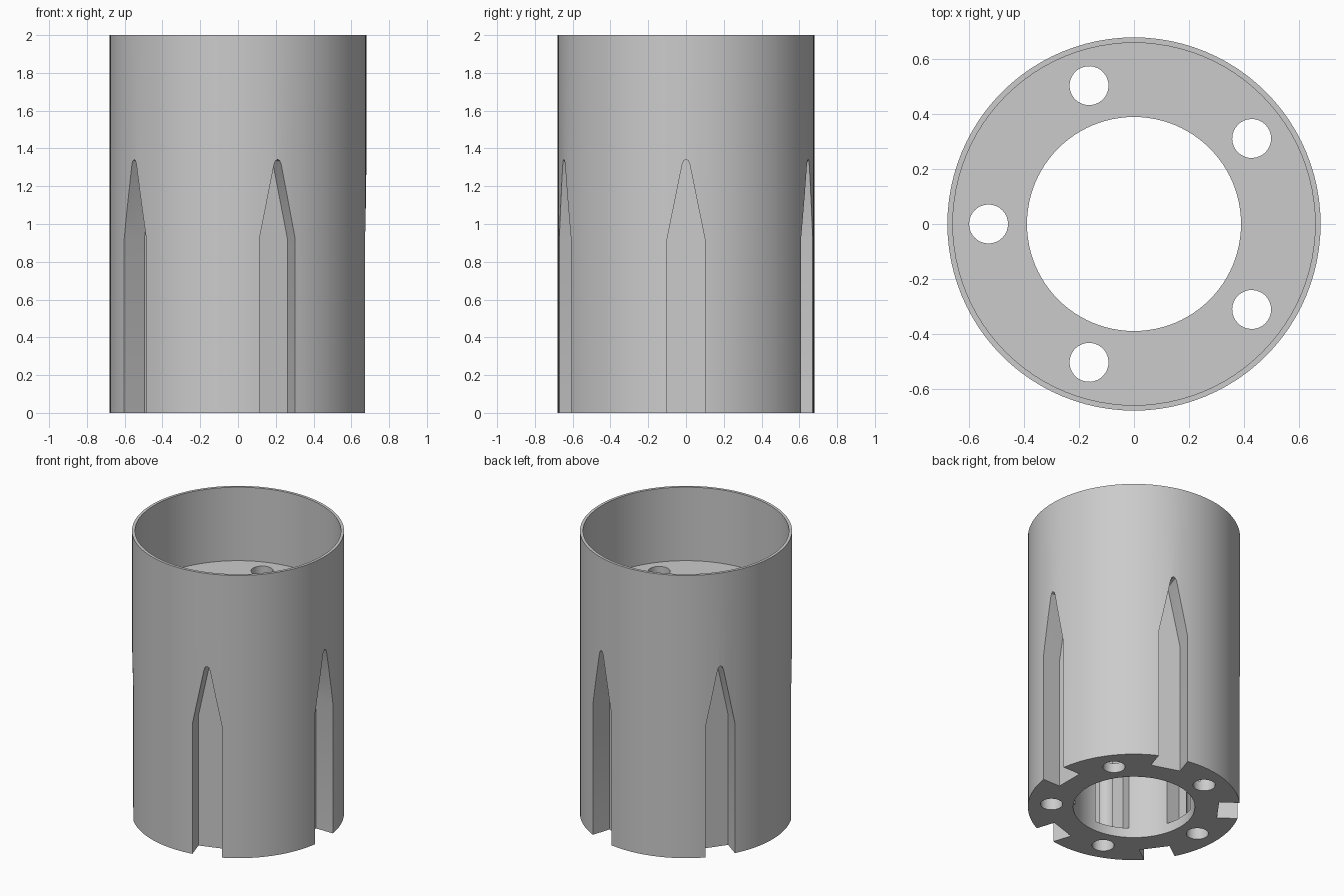
import bpy, bmesh, math
from mathutils import Matrix, Vector

old = bpy.data.objects.get("Cube")
if old:
    bpy.data.objects.remove(old, do_unlink=True)

OUTER, INNER, BORE = 0.68, 0.66, 0.39
HEIGHT, FLOOR = 2.0, 1.48
COUNT = 5
STEP = math.tau / COUNT

grey = bpy.data.materials.new("light grey")
grey.use_nodes = True
colour = (0.6, 0.6, 0.6, 1)
grey.diffuse_color = colour
grey.node_tree.nodes["Principled BSDF"].inputs["Base Color"].default_value = colour


def make_object(name, bm):
    bmesh.ops.recalc_face_normals(bm, faces=bm.faces)
    mesh = bpy.data.meshes.new(name)
    bm.to_mesh(mesh)
    bm.free()
    mesh.materials.append(grey)
    obj = bpy.data.objects.new(name, mesh)
    bpy.context.collection.objects.link(obj)
    return obj


def lathe(name, profile, segments):
    """Revolve a closed (radius, height) profile around z."""
    bm = bmesh.new()
    rings = []
    for i in range(segments):
        a = math.tau * i / segments
        rings.append([bm.verts.new((r * math.cos(a), r * math.sin(a), z))
                      for r, z in profile])
    for i, ring in enumerate(rings):
        nxt = rings[(i + 1) % segments]
        for j in range(len(profile)):
            k = (j + 1) % len(profile)
            bm.faces.new((ring[j], nxt[j], nxt[k], ring[k]))
    return make_object(name, bm)


def radial_prism(bm, outline, near, far, angle):
    """Extrude a (sideways, height) outline from radius near to far."""
    turn = Matrix.Rotation(angle, 3, 'Z')
    a, b = [[bm.verts.new(turn @ Vector((r, s, z))) for s, z in outline]
            for r in (near, far)]
    bm.faces.new(a)
    bm.faces.new(b[::-1])
    for i in range(len(outline)):
        j = (i + 1) % len(outline)
        bm.faces.new((a[i], b[i], b[j], a[j]))


def cut(target, bm, name):
    cutter = make_object(name, bm)
    cutter.hide_render = True
    mod = target.modifiers.new(name, 'BOOLEAN')
    mod.operation = 'DIFFERENCE'
    mod.solver = 'EXACT'
    mod.object = cutter
    bpy.ops.object.modifier_apply(modifier=name)
    bpy.data.objects.remove(cutter, do_unlink=True)


# Sleeve: thick bored base with a thin-walled cup above it
sleeve = lathe("grooved_sleeve", [
    (BORE, 0), (OUTER, 0), (OUTER, HEIGHT),
    (INNER, HEIGHT), (INNER, FLOOR), (BORE, FLOOR)], 96)
bpy.context.view_layer.objects.active = sleeve
sleeve.select_set(True)

# Pointed outer grooves with rounded tips
half = [(0.1, -0.1), (0.1, 0.92), (0.02, 1.315), (0.012, 1.335)]
groove_outline = half + [(0, 1.342)] + [(-s, z) for s, z in reversed(half)]
grooves = bmesh.new()
for i in range(COUNT):
    radial_prism(grooves, groove_outline, 0.54, 0.8, i * STEP)
cut(sleeve, grooves, "groove_cutter")

# Pockets in the bore, in line with the bolt holes
pocket_outline = [(-0.115, 0.068), (0.115, 0.068), (0.115, 0.8), (-0.115, 0.8)]
pockets = bmesh.new()
for i in range(COUNT):
    radial_prism(pockets, pocket_outline, 0.3, 0.475, (i + 0.5) * STEP)
cut(sleeve, pockets, "pocket_cutter")

# Bolt holes running the full height of the base
holes = bmesh.new()
for i in range(COUNT):
    place = (Matrix.Rotation((i + 0.5) * STEP, 4, 'Z')
             @ Matrix.Translation((0.53, 0, FLOOR / 2)))
    bmesh.ops.create_cone(holes, cap_ends=True, segments=32, radius1=0.071,
                          radius2=0.071, depth=FLOOR + 0.2, matrix=place)
cut(sleeve, holes, "hole_cutter")

bpy.ops.object.shade_smooth_by_angle(angle=math.radians(25))
